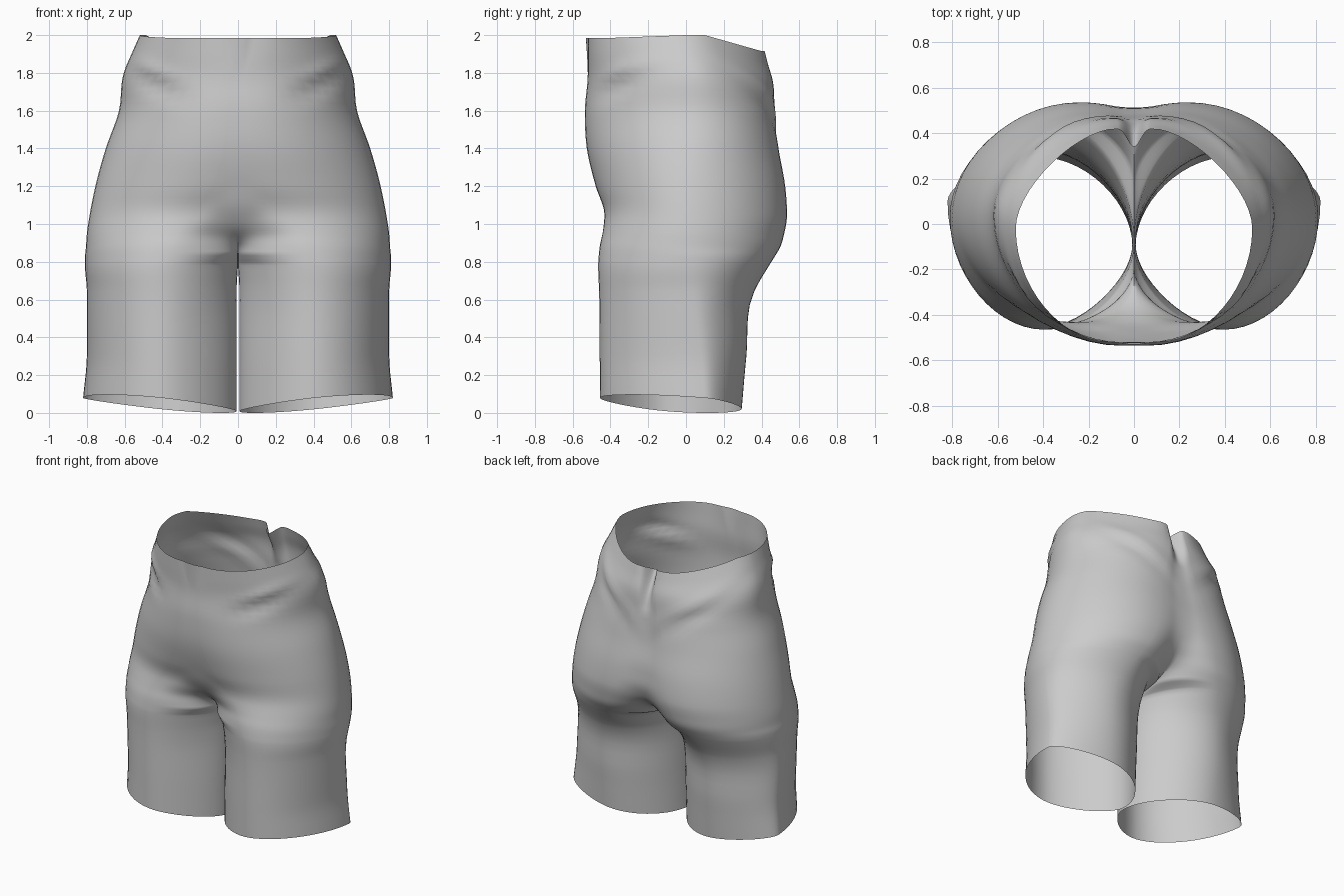
import bpy, bmesh, math
from mathutils import Vector

if "Cube" in bpy.data.objects:
    bpy.data.objects.remove(bpy.data.objects["Cube"])

# Section keys, top to bottom: z, centre-front y, front bulge x/y, side x/y, back bulge x/y, centre-back y
KEYS = [
    (2.00, -.530, .10, -.520, .52, -.02, .07, .42, .40),
    (1.92, -.525, .08, -.520, .555, .00, .07, .435, .42),
    (1.80, -.520, .05, -.520, .605, .03, .08, .460, .445),
    (1.60, -.535, .06, -.535, .63, .04, .11, .470, .46),
    (1.40, -.525, .08, -.525, .70, .03, .17, .49, .48),
    (1.20, -.475, .15, -.478, .755, .02, .21, .525, .51),
    (1.05, -.415, .26, -.432, .785, .02, .24, .535, .50),
    (0.95, -.340, .32, -.445, .80, .02, .27, .52, .44),
    (0.88, -.240, .36, -.457, .805, .02, .30, .50, .34),
    (0.82, -.140, .38, -.463, .81, .03, .33, .465, .18),
    (0.78, -.080, .39, -.465, .81, .03, .35, .44, -.08),
    (0.64, -.090, .40, -.460, .80, .04, .40, .36, -.09),
    (0.30, -.100, .40, -.457, .80, .08, .42, .32, -.10),
    (0.00, -.100, .40, -.455, .82, .10, .42, .295, -.10),
]
CROTCH, STEPS, ARC = 10, 5, 14


def slope(i):
    """Change of every key value per unit of height, gentle near sudden turns."""
    if i in (0, len(KEYS) - 1):
        a, b = (0, 1) if i == 0 else (i - 1, i)
        return [(q - p) / (KEYS[b][0] - KEYS[a][0]) for p, q in zip(KEYS[a], KEYS[b])]
    h0, h1 = KEYS[i][0] - KEYS[i - 1][0], KEYS[i + 1][0] - KEYS[i][0]
    out = []
    for p, q, r in zip(KEYS[i - 1], KEYS[i], KEYS[i + 1]):
        d0, d1 = (q - p) / h0, (r - q) / h1
        out.append((d0 * h1 + d1 * h0) / (h0 + h1) if d0 * d1 > 0 else 0)
    return out


def spline(i, t):
    """Smooth blend of the section keys over height."""
    if t == 0:
        out = list(KEYS[i])
    else:
        h = KEYS[i + 1][0] - KEYS[i][0]
        out = []
        for a, b, m, n in zip(KEYS[i], KEYS[i + 1], slope(i), slope(i + 1)):
            out.append(a * (2*t**3 - 3*t*t + 1) + b * (3*t*t - 2*t**3)
                       + h * (m * (t**3 - 2*t*t + t) + n * (t**3 - t*t)))
    if i >= CROTCH:
        out[1] = out[8] = -.08 - .02 * min(1, (.78 - out[0]) / .5)
    return out


def bezier(a, b, c, d, t):
    s = 1 - t
    return a*s**3 + b*3*s*s*t + c*3*s*t*t + d*t**3


def arc(a, ta, b, tb, k):
    """Curved piece from a to b with the given end directions."""
    dx, dy = abs(b.x - a.x), abs(b.y - a.y)
    grow = lambda v: Vector((v.x * dx, v.y * dy)) * k
    return [bezier(a, a + grow(ta), b - grow(tb), b, j / ARC) for j in range(ARC)]


def bump(x, z, cx, cz, angle, length, width):
    """Elongated cloth wrinkle."""
    c, s = math.cos(angle), math.sin(angle)
    u, v = (x - cx) * c + (z - cz) * s, (z - cz) * c - (x - cx) * s
    return math.exp(-(u / length)**2 - (v / width)**2)


def section(i, t):
    z, yf, fx, fy, w, sy, bx, by, yb = spline(i, t)
    leg = min(1, max(0, (.8 - z) / .25))
    top = max(0, (z - 1.6) / .4)
    gap = .007 * min(1, (.78 - z) / .1) if z < .7799 else 0
    F, P, S = Vector((gap, yf)), Vector((fx, fy)), Vector((w, sy))
    Q, B = Vector((bx, by)), Vector((gap, yb))
    X, Y = Vector((1, 0)), Vector((0, 1))
    turn = lambda d: min(1, max(0, d / .28))
    tf, tb = turn(yf - fy), turn(by - yb)
    pts = arc(F, X.lerp(-Y, tf), P, X, .5 - .09 * leg) + arc(P, X, S, Y, .52)
    # Flatter back where the waist tapers and where the legs meet the side seam
    pts += arc(S, Y, Q, -X, .53 - .1 * leg - .13 * top)
    pts += arc(Q, -X, B, (-X).lerp(-Y, tb), .5) + [B]
    ring = []
    for p in pts:
        x, y, h = p.x, p.y, z
        # Wrinkles at the hips, the front crotch crease and the back waist
        if y < .1:
            y -= .022 * bump(x, z, .46, 1.82, .5, .12, .04)
            y += .03 * bump(x, z, .43, 1.74, .5, .13, .05)
            y += .012 * bump(x, z, .15, .94, .05, .15, .05)
        else:
            y += .012 * bump(x, z, .3, 1.72, .7, .22, .04)
            y -= .014 * bump(x, z, .33, 1.64, .7, .22, .045)
        # Waistband dips at the back with a pinched notch in the middle
        h -= top * (.085 * max(0, min(1, (y - .1) / .3)) + .015 * max(0, min(1, -y / .4)))
        if y > .2:
            pinch = top * math.exp(-(x / .04)**2)
            h -= .04 * pinch
            y -= .06 * pinch
        # Hem slants up towards the outside
        h += max(0, 1 - z / .35) * max(0, .085 * x / .8 - .08 * y)
        ring.append((x, y, h))
    return ring


# Right half of the shorts: open sections above the crotch, closed leg loops below
bm = bmesh.new()
rings = [section(i, s / STEPS) for i in range(len(KEYS) - 1) for s in range(STEPS)]
rings.append(section(len(KEYS) - 1, 0))
grid = [[bm.verts.new(p) for p in r] for r in rings]
for a, b in zip(grid, grid[1:]):
    for j in range(len(a) - 1):
        bm.faces.new((a[j], b[j], b[j + 1], a[j + 1]))
bmesh.ops.remove_doubles(bm, verts=bm.verts, dist=.0005)

# Mirror into the left half and weld the centre seam
half = bm.verts[:] + bm.edges[:] + bm.faces[:]
bmesh.ops.mirror(bm, geom=half, axis='X', merge_dist=.001)
bmesh.ops.remove_doubles(bm, verts=[v for v in bm.verts if abs(v.co.x) < .001], dist=.001)
bmesh.ops.recalc_face_normals(bm, faces=bm.faces)
mesh = bpy.data.meshes.new("shorts")
bm.to_mesh(mesh)
bm.free()
shorts = bpy.data.objects.new("shorts", mesh)
bpy.context.collection.objects.link(shorts)
bpy.context.view_layer.objects.active = shorts
shorts.select_set(True)
bpy.ops.object.shade_smooth_by_angle(angle=math.radians(60))
